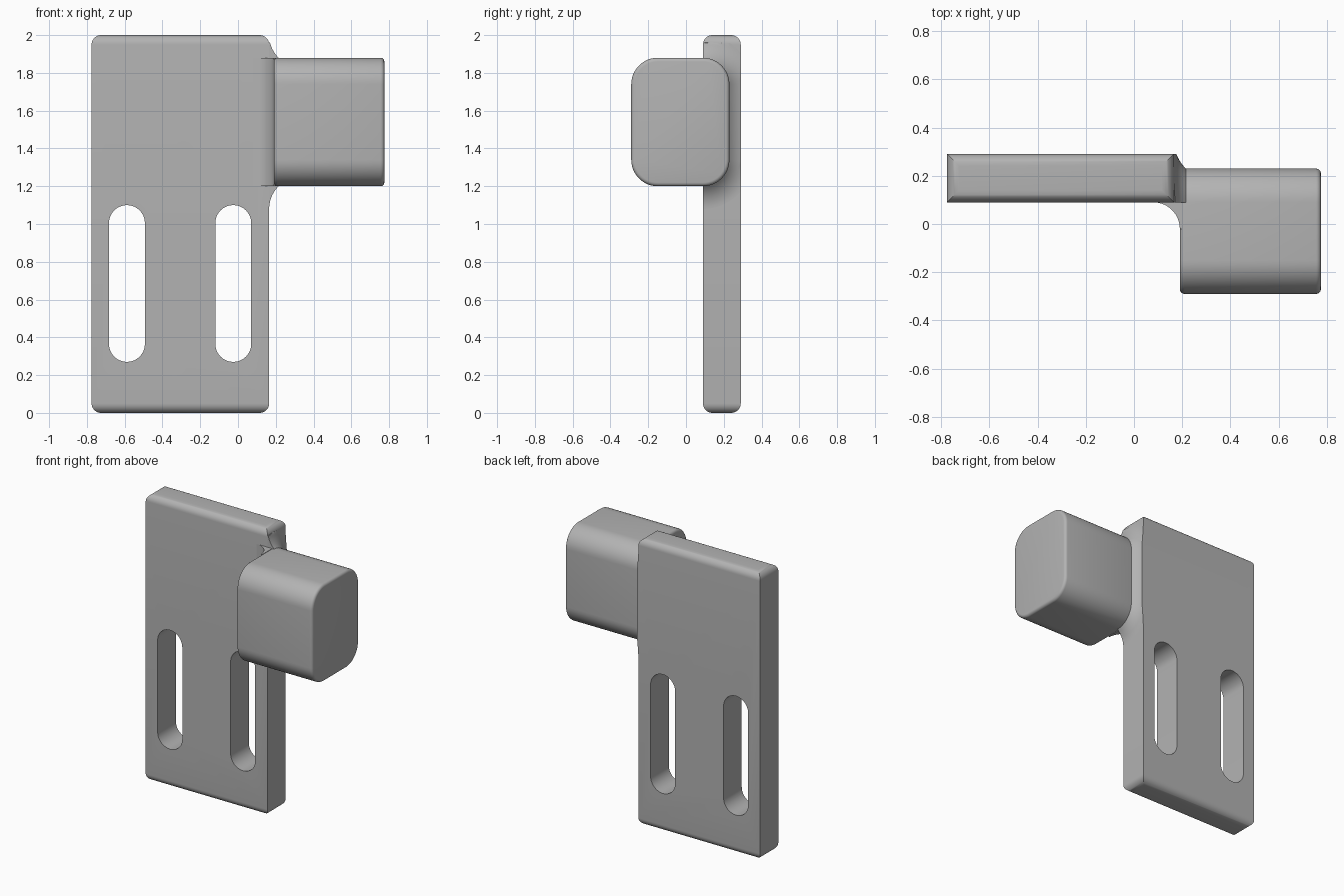
import bpy, bmesh, math
from mathutils import Vector

if "Cube" in bpy.data.objects:
    bpy.data.objects.remove(bpy.data.objects["Cube"])

grey = bpy.data.materials.new("plain grey")
grey.diffuse_color = (0.45, 0.45, 0.45, 1)
grey.use_nodes = True
grey.node_tree.nodes["Principled BSDF"].inputs["Base Color"].default_value = grey.diffuse_color


def finish(name, bm):
    bmesh.ops.remove_doubles(bm, verts=bm.verts, dist=1e-5)
    bmesh.ops.recalc_face_normals(bm, faces=bm.faces)
    me = bpy.data.meshes.new(name)
    bm.to_mesh(me)
    bm.free()
    ob = bpy.data.objects.new(name, me)
    bpy.context.collection.objects.link(ob)
    me.materials.append(grey)
    return ob


def smooth(ob):
    bpy.ops.object.select_all(action='DESELECT')
    ob.select_set(True)
    bpy.context.view_layer.objects.active = ob
    bpy.ops.object.shade_smooth_by_angle(angle=math.radians(30))


def loft(bm, rings):
    """Skin closed rings of points and cap both ends."""
    vs = [[bm.verts.new(p) for p in r] for r in rings]
    n = len(vs[0])
    for a, b in zip(vs, vs[1:]):
        for i in range(n):
            j = (i + 1) % n
            bm.faces.new((a[i], a[j], b[j], b[i]))
    bm.faces.new(vs[0][::-1])
    bm.faces.new(vs[-1])


def box(x0, x1, y0, y1, z0, z1):
    bm = bmesh.new()
    bmesh.ops.create_cube(bm, size=1)
    for v in bm.verts:
        v.co = Vector(((x0, x1)[v.co.x > 0], (y0, y1)[v.co.y > 0], (z0, z1)[v.co.z > 0]))
    return bm


def bevel(bm, edges, r, seg):
    bmesh.ops.bevel(bm, geom=edges, offset=r, segments=seg, profile=0.5, affect='EDGES')


# Mounting plate: top and bottom rims rounded, upright edges sharp
bm = box(-0.775, 0.165, 0.09, 0.29, 0, 2)
bevel(bm, [e for e in bm.edges if abs(e.verts[0].co.z - e.verts[1].co.z) < 0.1], 0.05, 8)
plate = finish("mounting_plate", bm)

# Two long slots through the plate
R, N = 0.095, 20
for cx in (-0.588, -0.025):
    outline = []
    for cz, start in ((1.005, 0), (0.365, math.pi)):
        for i in range(N + 1):
            a = start + math.pi * i / N
            outline.append((cx + R * math.cos(a), cz + R * math.sin(a)))
    bm = bmesh.new()
    loft(bm, [[(x, y, z) for x, z in outline] for y in (0, 0.4)])
    cutter = finish("slot_cutter", bm)
    cutter.hide_render = True
    mod = plate.modifiers.new("slot", 'BOOLEAN')
    mod.operation, mod.solver, mod.object = 'DIFFERENCE', 'EXACT', cutter
    bpy.context.view_layer.objects.active = plate
    bpy.ops.object.modifier_apply(modifier="slot")
    bpy.data.objects.remove(cutter)
smooth(plate)

# Side block: large rounding along x, small rounding on the ends
bm = box(0.19, 0.775, -0.29, 0.23, 1.2, 1.88)
bevel(bm, [e for e in bm.edges if abs(e.verts[0].co.x - e.verts[1].co.x) > 0.1], 0.14, 12)
bevel(bm, [e for e in bm.edges if abs(e.verts[0].co.x - e.verts[1].co.x) < 1e-4], 0.02, 4)
smooth(finish("side_block", bm))

# Flared neck: plate side sweeps in to the block's rounded section
bm = bmesh.new()
rings, RF = [], 0.169
for k in range(13):
    s = 0.12 * k / 12
    d = 0.12 - s
    x = 0.165 + RF - math.sqrt(RF * RF - s * s)
    ymax = min(0.29, 0.23 + d)
    ys = [0.09 + (ymax - 0.09) * math.sin(math.pi / 2 * i / 12) for i in range(13)]
    hs = [0.2 + math.sqrt(max(0, (0.14 + d) ** 2 - (y - 0.09) ** 2)) for y in ys]
    top = [(x, y, min(1.54 + h, 1.96)) for y, h in zip(ys, hs)]
    low = [(x, y, 1.54 - h) for y, h in zip(ys, hs)]
    rings.append(top + low[::-1])
loft(bm, rings)
smooth(finish("flared_neck", bm))

# Concave fillet between plate front and block
prof = [(0.08 + 0.11 * math.cos(a), -0.02 + 0.11 * math.sin(a))
        for a in (math.pi / 2 * i / 14 for i in range(15))]
prof += [(0.08, 0.092), (0.2, 0.092), (0.2, -0.02)]
bm = bmesh.new()
loft(bm, [[(x, y, z) for x, y in prof] for z in (1.2, 1.88)])
smooth(finish("front_fillet", bm))
